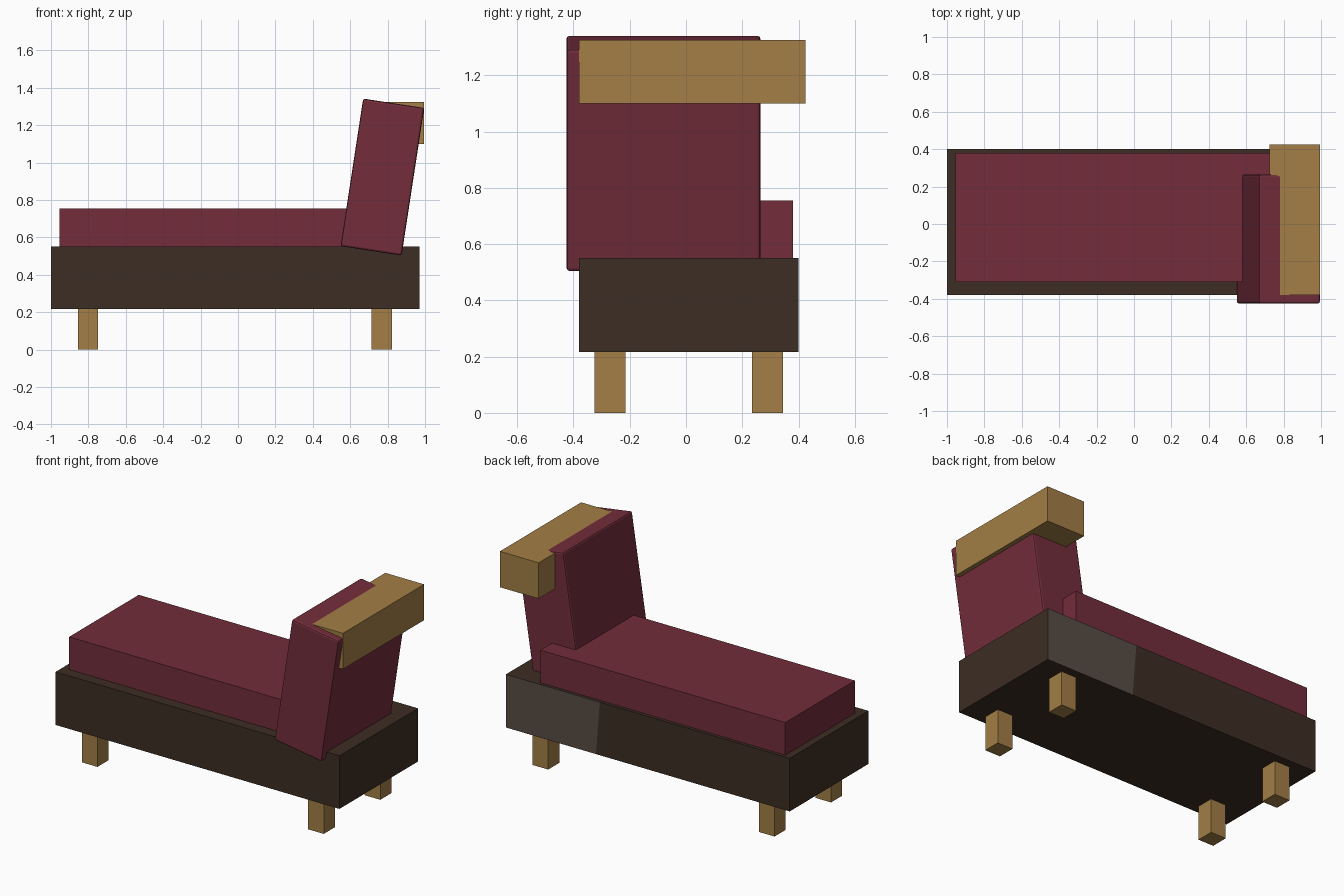
import bpy, bmesh, math
from mathutils import Matrix, Vector

if "Cube" in bpy.data.objects:
    bpy.data.objects.remove(bpy.data.objects["Cube"])


def material(name, rgb):
    m = bpy.data.materials.new(name)
    lin = [((c / 255 + 0.055) / 1.055) ** 2.4 for c in rgb]
    m.diffuse_color = (*lin, 1)
    m.use_nodes = True
    m.node_tree.nodes["Principled BSDF"].inputs["Base Color"].default_value = m.diffuse_color
    return m


RED = material("burgundy fabric", (115, 45, 59))
WOOD = material("light wood", (163, 127, 70))
DARK = material("dark wood", (60, 45, 35))
GREY = material("grey brown panel", (88, 76, 67))


def box(name, x, y, z, mat):
    """Box from (min, max) ranges on each axis."""
    bm = bmesh.new()
    bmesh.ops.create_cube(bm, size=1)
    for v in bm.verts:
        v.co = [r[0] if c < 0 else r[1] for r, c in zip((x, y, z), v.co)]
    me = bpy.data.meshes.new(name)
    bm.to_mesh(me)
    bm.free()
    ob = bpy.data.objects.new(name, me)
    bpy.context.collection.objects.link(ob)
    me.materials.append(mat)
    return ob


# Base frame, with a lighter panel at the head end of its rear face
base = box("base_frame", (-1, 0.97), (-0.38, 0.40), (0.217, 0.55), DARK)
base.data.materials.append(GREY)
bm = bmesh.new()
bm.from_mesh(base.data)
rear = max(bm.faces, key=lambda f: f.calc_center_median().y)
bmesh.ops.bisect_plane(bm, geom=[rear, *rear.edges, *rear.verts],
                       plane_co=Vector((0.332, 0.40, 0.38)),
                       plane_no=Vector((1, 0, 0.08)))
for f in bm.faces:
    c = f.calc_center_median()
    if c.y > 0.399 and c.x > 0.4:
        f.material_index = 1
bm.to_mesh(base.data)
bm.free()

# Seat cushion
box("seat_cushion", (-0.955, 0.745), (-0.31, 0.38), (0.55, 0.755), RED)

# Leaning backrest cushion with softened edges
w, d, h = 0.33, 0.69, 0.798
back = box("backrest", (-w / 2, w / 2), (-d / 2, d / 2), (-h / 2, h / 2), RED)
back.data.transform(Matrix.Translation((0.772, -0.08, 0.9225))
                    @ Matrix.Rotation(math.radians(8.7), 4, 'Y'))
bev = back.modifiers.new("soft_edges", 'BEVEL')
bev.width = 0.011
bev.segments = 2

# Wooden headrest beam behind the backrest
box("headrest_beam", (0.725, 0.994), (-0.38, 0.425), (1.10, 1.325), WOOD)

# Four legs
for xn, x in (("foot", -0.802), ("head", 0.769)):
    for yn, y in (("front", -0.27), ("rear", 0.29)):
        box(f"leg_{xn}_{yn}", (x - 0.054, x + 0.054),
            (y - 0.055, y + 0.055), (0, 0.217), WOOD)
